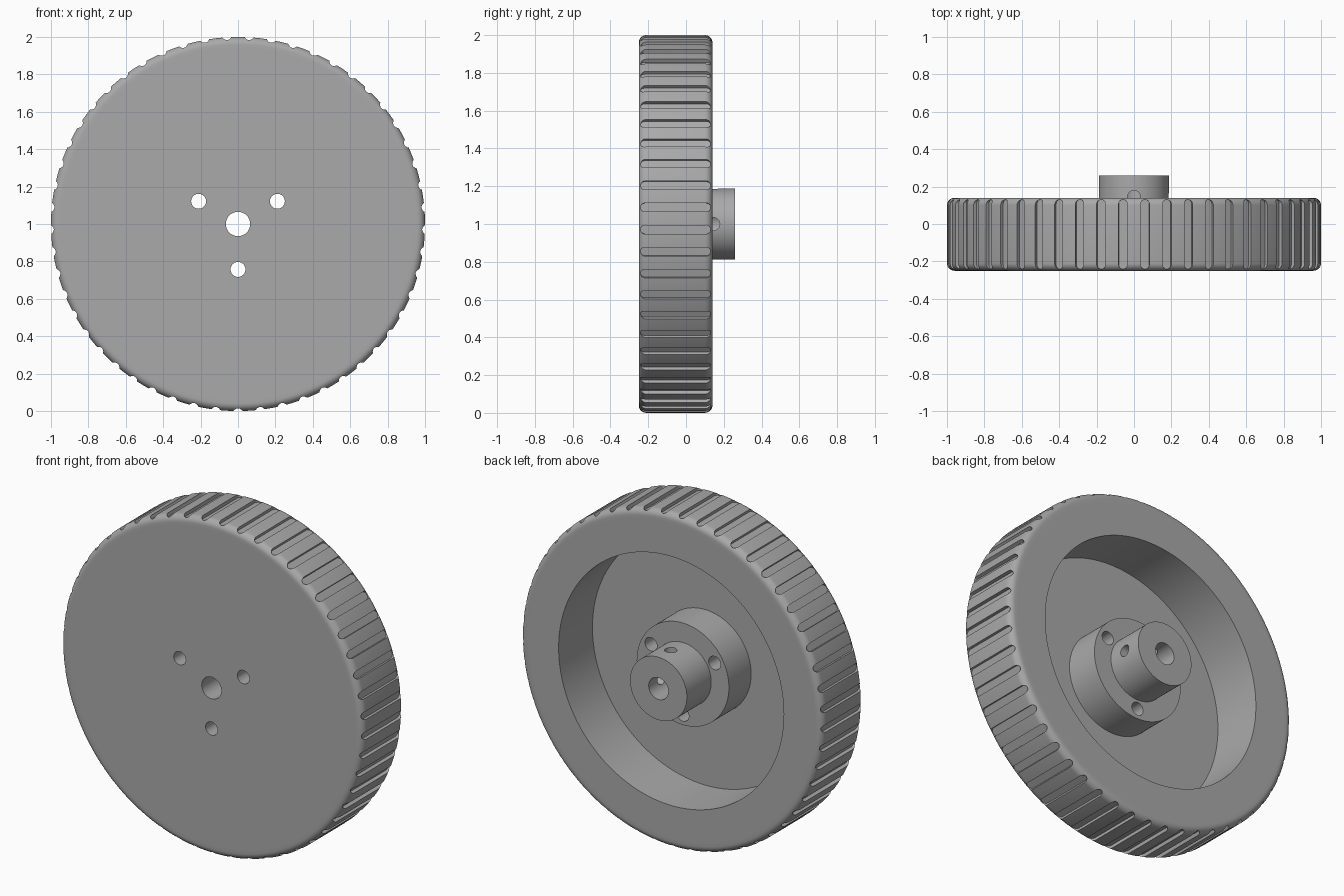
import bpy, bmesh
from math import sin, cos, pi, sqrt
from mathutils import Matrix, Vector

default = bpy.data.objects.get("Cube")
if default:
    bpy.data.objects.remove(default)

CENTRE = Vector((0, 0, 1))
FRONT, BACK = -0.25, 0.14      # wheel faces
FLOOR, FLANGE, HUB = -0.18, 0.03, 0.26   # recess floor, flange face, hub end
BORE, FILLET = 0.065, 0.04
GROOVES = 53

grey = bpy.data.materials.new("plain grey")
grey.use_nodes = True
colour = (0.4, 0.4, 0.4, 1)
grey.diffuse_color = colour
grey.node_tree.nodes["Principled BSDF"].inputs["Base Color"].default_value = colour


def make_object(name, bm):
    bmesh.ops.recalc_face_normals(bm, faces=bm.faces)
    mesh = bpy.data.meshes.new(name)
    bm.to_mesh(mesh)
    bm.free()
    mesh.materials.append(grey)
    obj = bpy.data.objects.new(name, mesh)
    bpy.context.collection.objects.link(obj)
    return obj


def lathe(name, profile, steps):
    """Revolve a closed (radius, y) outline about the wheel axle."""
    bm = bmesh.new()
    rings = [[bm.verts.new(CENTRE + Vector((r * sin(2 * pi * i / steps), y,
                                            r * cos(2 * pi * i / steps))))
              for r, y in profile] for i in range(steps)]
    n = len(profile)
    for i in range(steps):
        a, b = rings[i], rings[(i + 1) % steps]
        for j in range(n):
            k = (j + 1) % n
            bm.faces.new((a[j], a[k], b[k], b[j]))
    return make_object(name, bm)


def add_prism(bm, outline, low, high):
    """Closed prism from matching bottom and top outlines."""
    bottom = [bm.verts.new(low(u, v)) for u, v in outline]
    top = [bm.verts.new(high(u, v)) for u, v in outline]
    bm.faces.new(bottom)
    bm.faces.new(top)
    n = len(outline)
    for j in range(n):
        k = (j + 1) % n
        bm.faces.new((bottom[j], bottom[k], top[k], top[j]))


def circle(radius, n=32):
    return [(radius * cos(2 * pi * i / n), radius * sin(2 * pi * i / n)) for i in range(n)]


def cut(target, bm):
    cutter = make_object("cutter", bm)
    cutter.hide_render = True
    mod = target.modifiers.new("cut", 'BOOLEAN')
    mod.operation, mod.solver, mod.object = 'DIFFERENCE', 'EXACT', cutter
    bpy.context.view_layer.objects.active = target
    bpy.ops.object.modifier_apply(modifier=mod.name)
    bpy.data.objects.remove(cutter)


# Wheel with rounded tread edges, dished back, bolt flange and hub
arc = [pi / 2 * i / 7 for i in range(8)]
rim = 1 - FILLET
profile = [(BORE, FRONT), (rim - 0.02, FRONT)]
profile += [(rim + FILLET * sin(t), FRONT + FILLET * (1 - cos(t))) for t in arc]
profile += [(rim + FILLET * cos(t), BACK - FILLET * (1 - sin(t))) for t in arc]
profile += [(rim - 0.02, BACK), (0.745, BACK), (0.745, FLOOR), (0.305, FLOOR),
            (0.305, FLANGE), (0.188, FLANGE), (0.188, HUB), (BORE, HUB)]
wheel = lathe("wheel_body", profile, GROOVES * 4)

# Round-ended tread grooves
bm = bmesh.new()
half, end = 0.023, 0.163
slot = [(half * cos(pi * i / 10), end + half * sin(pi * i / 10)) for i in range(11)]
slot += [(-u, -v) for u, v in slot]
middle = (FRONT + BACK) / 2
for g in range(GROOVES):
    turn = Matrix.Rotation(2 * pi * (g + 0.5) / GROOVES, 3, 'Y')
    add_prism(bm, slot,
              lambda u, v: CENTRE + turn @ Vector((u, middle + v, 0.98)),
              lambda u, v: CENTRE + turn @ Vector((u, middle + v, 1.05)))
cut(wheel, bm)

# Three bolt holes through the web and flange
bm = bmesh.new()
for b in range(3):
    angle = -pi / 2 + b * 2 * pi / 3
    spot = CENTRE + 0.243 * Vector((cos(angle), 0, sin(angle)))
    add_prism(bm, circle(0.04),
              lambda u, v: spot + Vector((u, FRONT - 0.1, v)),
              lambda u, v: spot + Vector((u, FLANGE + 0.1, v)))
cut(wheel, bm)

# Two set screw holes in the hub, one upward and one to the side
for direction in ('Z', 'X'):
    bm = bmesh.new()
    turn = Matrix.Rotation(pi / 2 if direction == 'X' else 0, 3, 'Y')
    add_prism(bm, circle(0.034),
              lambda u, v: CENTRE + turn @ Vector((u, 0.145 + v, 0.02)),
              lambda u, v: CENTRE + turn @ Vector((u, 0.145 + v, 0.3)))
    cut(wheel, bm)

# Smooth curves with crisp edges
bpy.ops.object.select_all(action='DESELECT')
wheel.select_set(True)
bpy.context.view_layer.objects.active = wheel
bpy.ops.object.shade_smooth_by_angle(angle=pi / 6)
